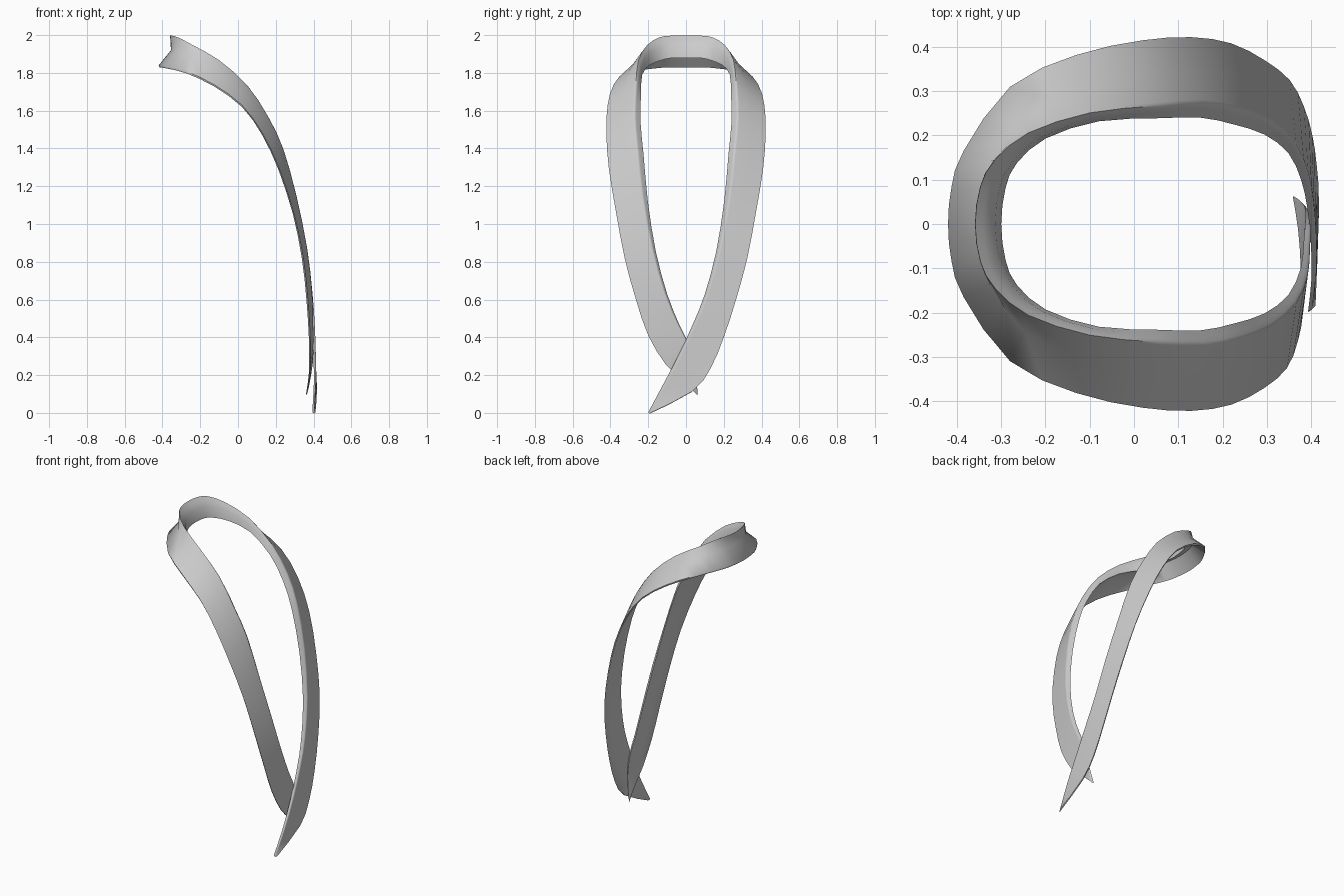
import bpy, bmesh
from mathutils import Vector as V

if "Cube" in bpy.data.objects:
    bpy.data.objects.remove(bpy.data.objects["Cube"])

# Stations from centre back of neck down the chest (+y side): outer edge, folded ridge
OUTER = [(-.42, 0, 1.84), (-.412, .085, 1.84), (-.385, .165, 1.835), (-.28, .31, 1.81),
         (-.13, .382, 1.74), (.02, .415, 1.63), (.13, .422, 1.48), (.22, .408, 1.29), (.295, .37, 1.06)]
RIDGE = [(-.36, 0, 2.0), (-.348, .085, 2.0), (-.315, .145, 1.99), (-.24, .205, 1.95),
         (-.1, .25, 1.87), (.05, .265, 1.735), (.16, .272, 1.57), (.24, .257, 1.4), (.31, .23, 1.15)]
# Offset from the ridge to the turned-in lip
LIP = [(.06, 0, -.12), (.058, -.003, -.122), (.05, -.008, -.125), (.04, -.012, -.11),
       (.02, -.018, -.08), (.01, -.026, -.06), (-.008, -.032, -.04), (-.015, -.032, -.03), (-.015, -.028, -.03)]
FLARE = [.035, .034, .03, .02, .01, 0, 0, 0, 0]

# Lower ends: the +y band crosses over, the -y band tucks beneath
OVER_O = [(.352, .325, .82), (.384, .265, .6), (.403, .2, .4), (.413, .13, .235), (.418, .035, .115), (.41, -.185, .002)]
OVER_R = [(.367, .178, .87), (.394, .115, .64), (.406, .05, .48), (.412, -.03, .31), (.412, -.11, .16), (.402, -.19, .012)]
UNDER_O = [(.346, -.325, .82), (.37, -.265, .6), (.382, -.2, .41), (.384, -.11, .26), (.378, -.02, .175), (.366, .055, .10)]
UNDER_R = [(.367, -.178, .87), (.393, -.115, .64), (.398, -.05, .48), (.4, .0, .38), (.396, .03, .26), (.376, .05, .14)]


def section(o, r, lip, flare):
    """Closed cross-section of the folded band, rounded at the ridge."""
    o, r, lip = V(o), V(r), V(lip)
    mid = (o + r) / 2
    inward = V((-mid.x, -mid.y, 0)).normalized()
    mid += inward * flare
    under = lip.normalized() * .015
    l = r + lip
    fold = (r + l) / 2 + V((.006, 0, .006)) * (flare / .035) + inward * flare * .3
    return [o, mid, r.lerp(mid, .12), r.lerp((mid + fold) / 2, .05), r.lerp(fold, .4),
            fold, l, mid + under, o + under * .8]


def flip(p):
    return (p[0], -p[1], p[2])


def tail(os, rs, side):
    return [section(o, r, V((-.018, -.018 * side, -.015)) * (1 - .1 * i), 0)
            for i, (o, r) in enumerate(zip(os, rs))]


def spline(a, b, c, d):
    """Point halfway between b and c on a smooth curve."""
    return (b + c) * .5625 - (a + d) * .0625


over = [section(*a) for a in zip(OUTER, RIDGE, LIP, FLARE)] + tail(OVER_O, OVER_R, 1)
under = [section(flip(o), flip(r), flip(l), f)
         for o, r, l, f in zip(OUTER, RIDGE, LIP, FLARE)] + tail(UNDER_O, UNDER_R, -1)
rings = under[:0:-1] + over

# Add an interpolated section between each pair of stations
fine = []
for i in range(len(rings) - 1):
    quad = [rings[min(max(i + k, 0), len(rings) - 1)] for k in (-1, 0, 1, 2)]
    fine += [rings[i], [spline(*p) for p in zip(*quad)]]
fine.append(rings[-1])

# Loft the collar band
bm = bmesh.new()
loops = [[bm.verts.new(p) for p in ring] for ring in fine]
for a, b in zip(loops, loops[1:]):
    for i in range(len(a)):
        j = (i + 1) % len(a)
        bm.faces.new((a[i], a[j], b[j], b[i]))
bm.faces.new(loops[0][::-1])
bm.faces.new(loops[-1])
bmesh.ops.recalc_face_normals(bm, faces=bm.faces)
mesh = bpy.data.meshes.new("collar_band")
bm.to_mesh(mesh)
bm.free()
collar = bpy.data.objects.new("collar_band", mesh)
bpy.context.collection.objects.link(collar)
bpy.context.view_layer.objects.active = collar
collar.select_set(True)
bpy.ops.object.shade_smooth_by_angle(angle=1.2)
